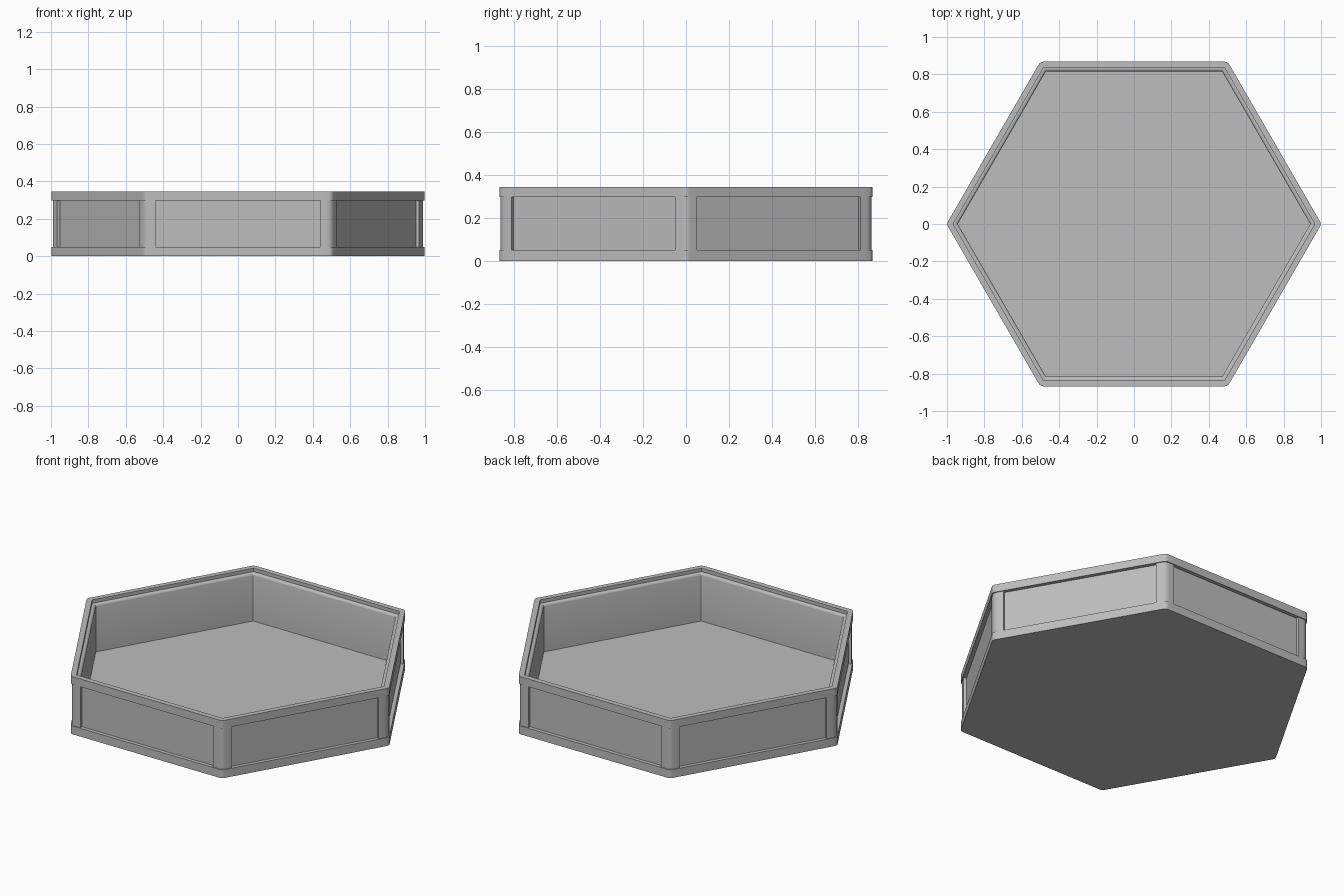
import bpy
import bmesh
from math import cos, sin, radians, pi

cube = bpy.data.objects.get("Cube")
if cube:
    bpy.data.objects.remove(cube, do_unlink=True)

SIDES = 6
ARC_STEPS = 4
PANEL_HALF = 0.44
PANEL_DEPTH = 0.017

grey = bpy.data.materials.new("plain_grey")
grey.use_nodes = True
colour = (0.51, 0.51, 0.51, 1)
grey.diffuse_color = colour
grey.node_tree.nodes["Principled BSDF"].inputs["Base Color"].default_value = colour


def hex_ring(bm, apothem, radius, z):
    """Rounded hexagon; each side also carries the two panel edge points."""
    ring = []
    centre = (apothem - radius) / cos(pi / SIDES)
    for i in range(SIDES):
        # rounded corner
        corner = i * 2 * pi / SIDES
        for j in range(ARC_STEPS + 1):
            a = corner + radians(-30 + 60 * j / ARC_STEPS)
            ring.append(bm.verts.new((centre * cos(corner) + radius * cos(a),
                                      centre * sin(corner) + radius * sin(a), z)))
        # flat side
        mid = corner + pi / SIDES
        for t in (-PANEL_HALF, PANEL_HALF):
            ring.append(bm.verts.new((apothem * cos(mid) - t * sin(mid),
                                      apothem * sin(mid) + t * cos(mid), z)))
    return ring


def bridge(bm, low, high):
    n = len(low)
    return [bm.faces.new((low[k], low[(k + 1) % n], high[(k + 1) % n], high[k]))
            for k in range(n)]


# wall section: apothem, corner radius, height, from the base up and back inside
section = [
    (0.868, 0.03, 0.0),      # base rim
    (0.868, 0.03, 0.05),
    (0.863, 0.04, 0.05),     # panelled band
    (0.863, 0.04, 0.298),
    (0.868, 0.03, 0.298),    # top rim
    (0.868, 0.03, 0.345),
    (0.837, 0.004, 0.345),
    (0.837, 0.004, 0.325),   # inner ledge
    (0.827, 0.004, 0.325),
    (0.822, 0.004, 0.323),   # rounded ledge edge
    (0.818, 0.004, 0.319),
    (0.816, 0.004, 0.312),
    (0.816, 0.004, 0.04),    # floor
]

bm = bmesh.new()
rings = [hex_ring(bm, *row) for row in section]
bands = [bridge(bm, a, b) for a, b in zip(rings, rings[1:])]
bm.faces.new(list(reversed(rings[0])))
bm.faces.new(rings[-1])
bmesh.ops.recalc_face_normals(bm, faces=bm.faces)

# sunken panel on each side of the middle band
per_side = ARC_STEPS + 3
panels = [bands[2][i * per_side + ARC_STEPS + 1] for i in range(SIDES)]
bmesh.ops.inset_individual(bm, faces=panels, thickness=0.0, depth=-PANEL_DEPTH)

mesh = bpy.data.meshes.new("hexagonal_tray")
bm.to_mesh(mesh)
bm.free()
mesh.materials.append(grey)
tray = bpy.data.objects.new("hexagonal_tray", mesh)
bpy.context.collection.objects.link(tray)

bpy.ops.object.select_all(action="DESELECT")
tray.select_set(True)
bpy.context.view_layer.objects.active = tray
bpy.ops.object.shade_smooth_by_angle(angle=radians(35))
